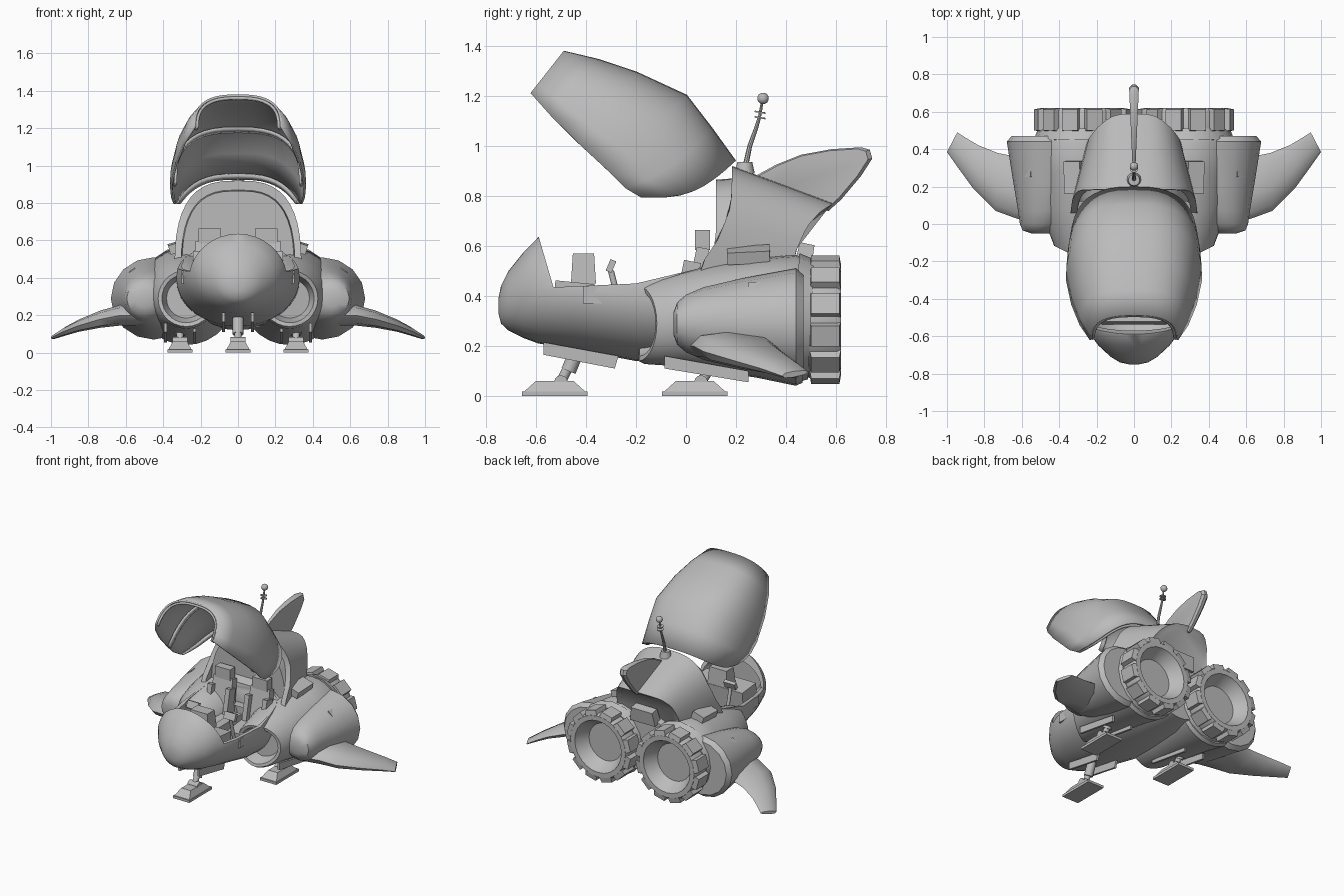
import bpy, bmesh, math
from mathutils import Vector, Matrix

if "Cube" in bpy.data.objects:
    bpy.data.objects.remove(bpy.data.objects["Cube"])

grey = bpy.data.materials.new("hull grey")
grey.diffuse_color = (0.5, 0.5, 0.5, 1)
grey.use_nodes = True
grey.node_tree.nodes["Principled BSDF"].inputs["Base Color"].default_value = grey.diffuse_color

def make(name, bm, smooth=35):
    bmesh.ops.recalc_face_normals(bm, faces=bm.faces)
    me = bpy.data.meshes.new(name)
    bm.to_mesh(me); bm.free()
    me.materials.append(grey)
    ob = bpy.data.objects.new(name, me)
    bpy.context.collection.objects.link(ob)
    bpy.ops.object.select_all(action='DESELECT')
    ob.select_set(True)
    bpy.context.view_layer.objects.active = ob
    if smooth:
        bpy.ops.object.shade_smooth_by_angle(angle=math.radians(smooth))
    return ob

def loft(name, rings, closed=True, caps=True, smooth=35):
    bm = bmesh.new()
    vs = [[bm.verts.new(p) for p in r] for r in rings]
    n = len(vs[0])
    for a, b in zip(vs, vs[1:]):
        for i in range(n if closed else n - 1):
            j = (i + 1) % n
            bm.faces.new((a[i], a[j], b[j], b[i]))
    if caps:
        bm.faces.new(vs[0]); bm.faces.new(vs[-1])
    return make(name, bm, smooth)

def ellipse(cx, cz, hw, hz, y, n=28):
    return [(cx + hw * math.cos(2 * math.pi * i / n), y, cz + hz * math.sin(2 * math.pi * i / n)) for i in range(n)]

def box(name, c, size, rx=0, ry=0, taper=1):
    bm = bmesh.new()
    bmesh.ops.create_cube(bm, size=1)
    for v in bm.verts:
        k = taper if v.co.z > 0 else 1
        v.co = Vector((v.co.x * size[0] * k, v.co.y * size[1] * k, v.co.z * size[2]))
    bm.transform(Matrix.Translation(c) @ Matrix.Rotation(ry, 4, 'Y') @ Matrix.Rotation(rx, 4, 'X'))
    return make(name, bm, 0)

def rod(name, a, b, r1, r2=None, n=12):
    a, b = Vector(a), Vector(b)
    bm = bmesh.new()
    bmesh.ops.create_cone(bm, cap_ends=True, segments=n, radius1=r1, radius2=r1 if r2 is None else r2, depth=(b - a).length)
    bm.transform(Matrix.Translation((a + b) / 2) @ (b - a).to_track_quat('Z', 'Y').to_matrix().to_4x4())
    return make(name, bm)

def ball(name, c, r):
    bm = bmesh.new()
    bmesh.ops.create_uvsphere(bm, u_segments=14, v_segments=10, radius=r)
    bm.transform(Matrix.Translation(c))
    return make(name, bm, 60)

def side_plate(name, pts, x0, x1):
    return loft(name, [[(x, y, z) for y, z in pts] for x in (x0, x1)], smooth=0)

def cut(ob, cutter):
    m = ob.modifiers.new("cut", 'BOOLEAN')
    m.operation, m.object, m.solver = 'DIFFERENCE', cutter, 'EXACT'
    bpy.context.view_layer.objects.active = ob
    bpy.ops.object.modifier_apply(modifier="cut")
    bpy.data.objects.remove(cutter)

def lerp(table, t):
    for (a, p), (b, q) in zip(table, table[1:]):
        if t <= b:
            return p + (q - p) * max(0, t - a) / (b - a)
    return table[-1][1]

# fuselage: y, half width, top, bottom
body = [(-.75, .03, .39, .33), (-.74, .075, .44, .29), (-.71, .125, .50, .262), (-.65, .19, .575, .232),
        (-.59, .235, .636, .21), (-.45, .29, .66, .187), (-.2, .33, .66, .14), (.05, .33, .63, .13),
        (.3, .28, .58, .12), (.47, .22, .55, .13)]
fus = loft("fuselage", [ellipse(0, (t + b) / 2, w, (t - b) / 2, y, 32) for y, w, t, b in body])
cut(fus, side_plate("opening_cutter", [(-.59, .64), (-.53, .435), (-.2, .45), (.05, .51), (.12, .6), (.12, .9), (-.59, .9)], -.6, .6))
cut(fus, loft("tub_cutter", [ellipse(0, .43, w, h, y, 32) for y, w, h in
    [(-.62, .17, .12), (-.53, .235, .16), (-.4, .275, .18), (-.15, .305, .2), (.09, .305, .2)]]))

# hood behind the cockpit
N = 22
front_y = [(.42, .03), (.54, .07), (.63, .13), (.76, .18), (.92, .185)]
rear_y = [(.42, .42), (.58, .44), (.68, .485), (.74, .54), (.77, .59)]
def arch(hw, z0, h, e=.7):
    out = []
    for i in range(N + 1):
        a = math.pi * i / N
        c, s = math.cos(a), max(0, math.sin(a))
        out.append((hw * math.copysign(abs(c) ** e, c), z0 + h * s ** e))
    return out
fr = [(x, lerp(front_y, z), z) for x, z in arch(.34, .42, .5)]
inn = [(x, lerp(front_y, z), z) for x, z in arch(.305, .42, .45)]
bulk = [(x, .12, z) for x, z in arch(.3, .42, .445)]
rr = [(x, lerp(rear_y, z), z) for x, z in arch(.255, .42, .35, .62)]
mid = [tuple((p + q) / 2 for p, q in zip(a, b)) for a, b in zip(fr, rr)]
rin = [(x * .9, y - .02, z - .02) for x, y, z in rr]
loft("hood", [bulk, inn, fr, mid, rr, rin], smooth=30)
# saddle between the engines
box("rear_saddle", (0, .475, .56), (.2, .07, .1), rx=-.2, taper=.85)

# open canopy: top (y, z), bottom (y, z), half width, bow
secs = [((-.49, 1.375), (-.62, 1.21), .23, 0), ((-.35, 1.342), (-.54, 1.12), .285, 0), ((-.2, 1.292), (-.43, 1.01), .33, 0),
        ((0, 1.2), (-.30, .89), .358, 0), ((.1, 1.07), (-.24, .83), .352, .03), ((.195, .938), (-.18, .795), .338, .05)]
def canopy_arc(t, b, hw, bow, k=1.0):
    out = []
    for x, s in arch(hw * k, 0, 1, .74):
        s2 = s * k
        out.append((x, b[0] + (t[0] - b[0]) * s2 + bow * .3 * math.sin(math.pi * s), b[1] + (t[1] - b[1]) * s2 - bow * math.sin(math.pi * s)))
    return out
can = loft("canopy", [canopy_arc(*s) for s in secs], closed=False, caps=False, smooth=30)
m = can.modifiers.new("thickness", 'SOLIDIFY')
m.thickness, m.offset = .012, 0
# inner canopy frames
for i, nm in ((0, "front"), (3, "middle"), (5, "rear")):
    arc = canopy_arc(*secs[i], k=.965)
    j = i - 1 if i else 1
    nxt = canopy_arc(*secs[j], k=.965)
    arc2 = [tuple(p + (q - p) * .2 for p, q in zip(a, b)) for a, b in zip(arc, nxt)]
    f = loft("canopy_" + nm + "_frame", [arc, arc2], closed=False, caps=False)
    f.modifiers.new("thickness", 'SOLIDIFY').thickness = .014

# tail fin with tapered thickness
fin = [(.24, .86), (.36, .925), (.46, .965), (.58, .987), (.70, .995), (.735, .985), (.745, .95), (.70, .88), (.62, .785), (.57, .74), (.3, .8)]
loft("tail_fin", [[(s * (.006 + .02 * (y - .24) / .5) * k, .5 + (y - .5) * e, .9 + (z - .9) * e) for y, z in fin]
                  for s, k, e in ((-1, 1, .93), (-1, .4, 1), (1, .4, 1), (1, 1, .93))])

# antenna
rod("antenna_base", (0, .235, .89), (0, .235, .935), .04, .03)
path = [(0, .24, .93), (0, .255, 1.0), (0, .28, 1.07), (0, .295, 1.12), (0, .305, 1.18)]
for i, (a, b) in enumerate(zip(path, path[1:])):
    rod("antenna_mast", a, b, .011 - i * .0015, .0095 - i * .0015, 8)
for z in (1.11, 1.132):
    rod("antenna_ring", (0, .296, z), (0, .297, z + .006), .022)
ball("antenna_ball", (0, .308, 1.19), .023)

for sx, sd in ((1, "right"), (-1, "left")):
    X = .277 * sx
    # engine cowl with hollow intake swept back at the outside: y, radius, centre z
    cowl = [(-.1, .105, .29), (-.185, .13, .29), (-.19, .15, .29), (-.165, .162, .29), (-.02, .187, .305),
            (.08, .208, .31), (.28, .238, .312), (.44, .262, .303), (.465, .25, .303)]
    loft(sd + "_engine_cowl", [[(x, v + max(0, abs(x) - .28) * (.5 if v < -.05 else 0), w) for x, v, w in ellipse(X, z, r, r, y)]
                               for y, r, z in cowl])
    rod(sd + "_rear_collar", (X, .44, .31), (X, .5, .307), .262, .24, 16)
    # side pod
    pod = [(-.05, .5, .05, .045), (-.035, .5, .095, .085), (.0, .49, .12, .115), (.07, .475, .145, .145),
           (.22, .46, .185, .18), (.44, .45, .23, .22), (.47, .45, .205, .195)]
    loft(sd + "_side_pod", [ellipse(x * sx, .29, w, h, y, 16) for y, x, w, h in pod], smooth=40)
    # thruster with toothed rim
    noz = [(.48, .2), (.49, .232), (.605, .232), (.62, .222), (.62, .188), (.59, .175), (.53, .135), (.53, .002)]
    loft(sd + "_thruster", [ellipse(X, .305, r, r, y, 24) for y, r in noz])
    for k in range(12):
        a = 2 * math.pi * (k + .5) / 12
        box(sd + "_rim_tooth", (X + .237 * math.sin(a), .557, .305 + .237 * math.cos(a)), (.095, .125, .036), ry=a, taper=.9)
    # wing: x, lead y, trail y, z, thickness, trailing x
    wing = [(.5, .0, .38, .2, .11, .5), (.63, .03, .36, .2, .11, .63), (.74, .07, .38, .178, .092, .73),
            (.86, .19, .42, .142, .066, .83), (.94, .3, .455, .11, .048, .89), (1.0, .385, .49, .08, .024, .945)]
    def wsec(x, l, t, z, th, xt):
        sh = [(0, 0), (.1, .38), (.4, .5), (.85, .35), (1, 0), (.85, -.35), (.4, -.5), (.1, -.38)]
        return [(sx * (x + (xt - x) * u), l + (t - l) * u, z + th * v + (x - xt) * .3 * u) for u, v in sh]
    loft(sd + "_wing", [wsec(*w) for w in wing], smooth=45)
    # raised hull panels
    box(sd + "_nose_panel", (.288 * sx, -.365, .405), (.03, .095, .07))
    box(sd + "_pod_panel", (.566 * sx, .295, .425), (.06, .09, .03), ry=sx * .75)
    box(sd + "_hood_panel", (.325 * sx, .25, .565), (.09, .17, .05), rx=.05, ry=sx * .3)
    # seat
    sxp = .15 * sx
    box(sd + "_seat_base", (sxp, -.09, .32), (.19, .22, .09), rx=.1)
    box(sd + "_seat_back", (sxp, .04, .45), (.18, .06, .29), rx=-.2, taper=.85)
    for s in (-1, 1):
        box(sd + "_seat_bolster", (sxp + s * .072, .005, .43), (.035, .07, .22), rx=-.2)
    box(sd + "_headrest", (sxp, .065, .625), (.12, .06, .08))
    # controls
    rod(sd + "_control_stick", (sxp, -.25, .3), (sxp, -.3, .5), .012)
    box(sd + "_control_grip", (sxp, -.3, .52), (.09, .025, .05), rx=-.4)

# dashboard and cockpit middle console
box("dashboard", (0, -.45, .38), (.4, .16, .15), rx=-.1)
box("dashboard_screen", (0, -.41, .51), (.16, .1, .12), taper=.85)
box("middle_console", (0, -.15, .33), (.06, .3, .12))

# landing gear: a foot, strut and pair of doors at each place
def gear(nm, x, y, hull, door):
    box(nm + "_foot_sole", (x, y - .025, .009), (.132, .262, .018))
    box(nm + "_foot", (x, y - .025, .038), (.125, .25, .045), taper=.6)
    rod(nm + "_ankle", (x - .04, y, .056), (x + .04, y, .056), .027)
    rod(nm + "_strut", (x, y, .056), (x, y + .07, hull), .02)
    rod(nm + "_strut_sleeve", (x, y + .03, .1), (x, y + .08, hull + .02), .03)
    for s in (-1, 1):
        side_plate(nm + "_gear_door", door, x + s * .07, x + s * .085)
gear("front", 0, -.5, .2, [(-.57, .215), (-.57, .165), (-.285, .11), (-.27, .16)])
for sx, nm in ((1, "rear_right"), (-1, "rear_left")):
    gear(nm, .31 * sx, .06, .16, [(-.085, .16), (-.085, .11), (.25, .055), (.25, .1)])
